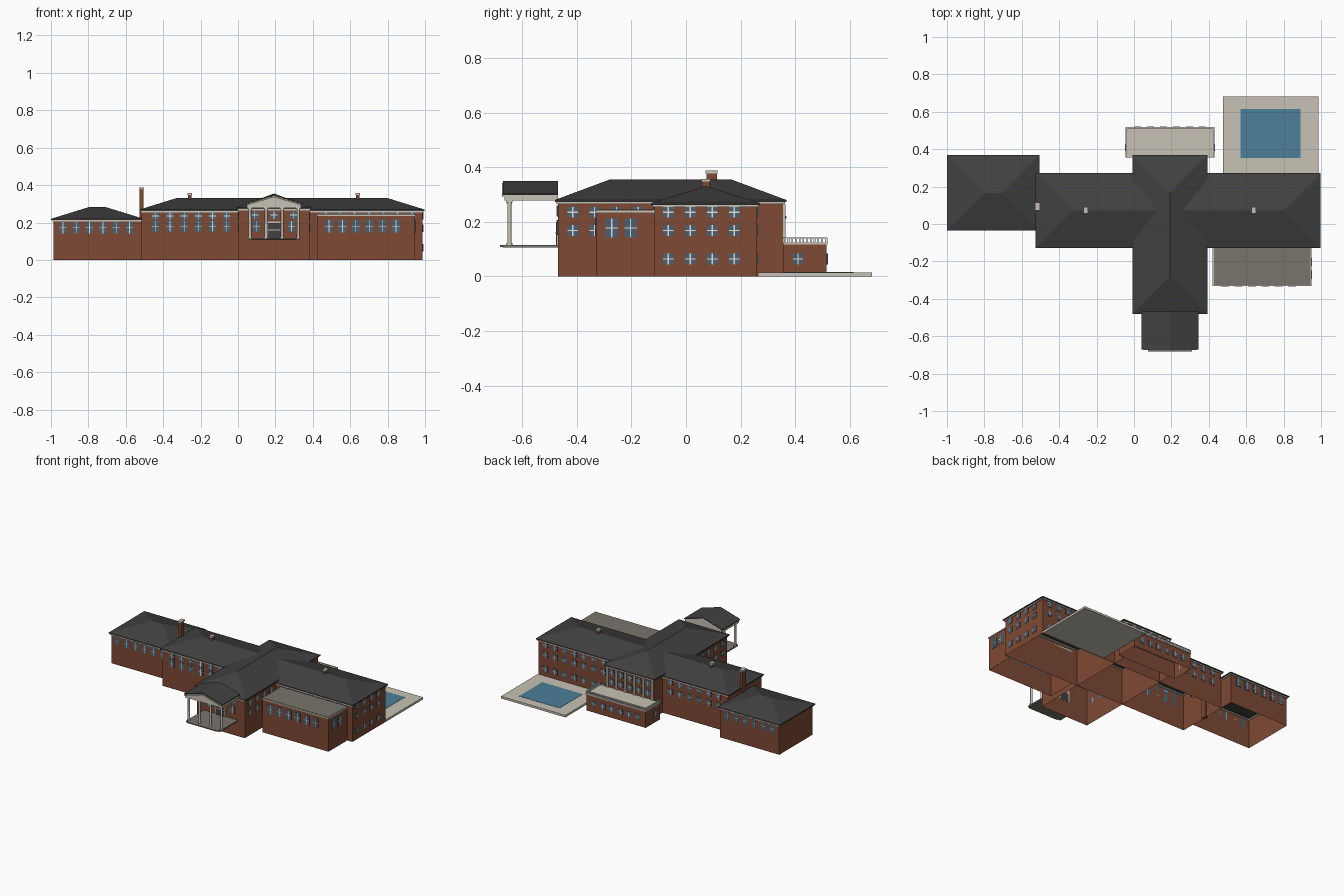
import bpy, bmesh
from mathutils import Matrix, Vector

if "Cube" in bpy.data.objects:
    bpy.data.objects.remove(bpy.data.objects["Cube"])


def material(name, rgb):
    m = bpy.data.materials.new(name)
    m.use_nodes = True
    m.diffuse_color = (*rgb, 1)
    bsdf = next(n for n in m.node_tree.nodes if n.type == 'BSDF_PRINCIPLED')
    bsdf.inputs["Base Color"].default_value = (*rgb, 1)
    return m


BRICK = material("red brick", (0.21, 0.067, 0.035))
SLATE = material("dark slate", (0.052, 0.052, 0.052))
STONE = material("pale stone", (0.58, 0.54, 0.46))
GRAVEL = material("grey gravel", (0.19, 0.175, 0.15))
GLASS = material("blue grey glass", (0.07, 0.12, 0.17))
WHITE = material("white trim", (0.75, 0.75, 0.72))
WATER = material("pool water", (0.075, 0.21, 0.32))


def finish(name, bm, *mats):
    mesh = bpy.data.meshes.new(name)
    bm.to_mesh(mesh)
    bm.free()
    for m in mats:
        mesh.materials.append(m)
    ob = bpy.data.objects.new(name, mesh)
    bpy.context.collection.objects.link(ob)
    return ob


def add_box(bm, x, y, z, slot=0):
    """Add a box from three (low, high) ranges."""
    size = Vector((x[1] - x[0], y[1] - y[0], z[1] - z[0]))
    mid = Vector((sum(x), sum(y), sum(z))) / 2
    geo = bmesh.ops.create_cube(bm, size=1, matrix=Matrix.Translation(mid) @ Matrix.Diagonal(size).to_4x4())
    for f in {f for v in geo["verts"] for f in v.link_faces}:
        f.material_index = slot
    return geo["verts"]


def box(name, x, y, z, mat):
    bm = bmesh.new()
    add_box(bm, x, y, z)
    return finish(name, bm, mat)


def walls(name, x, y, top):
    """Four brick walls, open above and below."""
    bm = bmesh.new()
    add_box(bm, x, y, (0, top))
    bmesh.ops.delete(bm, geom=[f for f in bm.faces if abs(f.normal.z) > 0.5], context='FACES_ONLY')
    finish(name, bm, BRICK)


def hip_roof(name, x, y, eave, ridge):
    """Slab at the eaves with a 45 degree hip above it."""
    bm = bmesh.new()
    edge = eave + 0.007
    add_box(bm, x, y, (eave, edge))
    half = min(x[1] - x[0], y[1] - y[0]) / 2
    along_x = x[1] - x[0] > y[1] - y[0]
    base = [bm.verts.new((px, py, edge)) for px, py in
            ((x[0], y[0]), (x[1], y[0]), (x[1], y[1]), (x[0], y[1]))]
    a = bm.verts.new((x[0] + half, y[0] + half, ridge))
    b = bm.verts.new((x[1] - half, y[1] - half, ridge))
    p, q, r, s = base if along_x else base[1:] + base[:1]
    if not along_x:
        p, q, r, s, = p, q, r, s
    if along_x:
        faces = ((p, q, b, a), (q, r, b), (r, s, a, b), (s, p, a))
    else:
        faces = ((p, q, b, a), (q, r, b), (r, s, a, b), (s, p, a))
    for f in faces:
        bm.faces.new(f)
    bmesh.ops.recalc_face_normals(bm, faces=bm.faces)
    finish(name, bm, SLATE)


def block(name, x, y, eave, ridge):
    """Walls, cornice and hip roof of one wing."""
    grow = lambda r, d: (r[0] - d, r[1] + d)
    walls(name + "_walls", x, y, eave)
    bm = bmesh.new()
    for i in (0, 1):
        add_box(bm, (x[i] - 0.006, x[i] + 0.006), grow(y, 0.006), (eave - 0.008, eave))
        add_box(bm, grow(x, 0.006), (y[i] - 0.006, y[i] + 0.006), (eave - 0.008, eave))
    finish(name + "_cornice", bm, STONE)
    hip_roof(name + "_roof", grow(x, 0.012), grow(y, 0.012), eave, ridge)


def windows(name, axis, plane, out, centres, rows, w=0.037, h=0.04):
    """Glass plates with crossed white bars on the wall at axis = plane."""
    bm = bmesh.new()
    for c in centres:
        for z in rows:
            for hw, hh, depth, slot in ((w / 2, h / 2, 0.003, 0),
                                        (0.002, h / 2, 0.005, 1), (w / 2, 0.002, 0.005, 1)):
                across = (c - hw, c + hw)
                deep = tuple(sorted((plane, plane + out * depth)))
                x, y = (deep, across) if axis == 'x' else (across, deep)
                add_box(bm, x, y, (z - hh, z + hh), slot)
    finish(name, bm, GLASS, WHITE)


def spread(a, b, n):
    return [a + (b - a) * i / (n - 1) for i in range(n)]


# Wings
block("long_wing", (-0.515, 0.986), (-0.116, 0.26), 0.262, 0.331)
block("central_wing", (0.003, 0.382), (-0.469, 0.356), 0.273, 0.355)
block("end_wing", (-0.987, -0.517), (-0.022, 0.356), 0.213, 0.282)

# Flat-roofed front annex
AX, AY = (0.425, 0.946), (-0.328, -0.116)
walls("annex_walls", AX, AY, 0.235)
box("annex_coping", (0.421, 0.95), (-0.332, -0.116), (0.235, 0.243), STONE)
box("annex_roof", (0.427, 0.944), (-0.326, -0.116), (0.24, 0.245), GRAVEL)

# Windows
UP, MID, LOW = 0.235, 0.168, 0.064
west = spread(-0.44, -0.06, 6)
east = spread(0.47, 0.93, 7)
windows("west_front_upper_windows", 'y', -0.116, -1, west, [UP])
windows("west_front_lower_windows", 'y', -0.116, -1, west, [0.18], h=0.055)
windows("east_front_windows", 'y', -0.116, -1, east, [UP])
windows("west_back_windows", 'y', 0.26, 1, west, [UP, MID])
windows("east_back_windows", 'y', 0.26, 1, east, [UP, MID, LOW])
windows("east_end_windows", 'x', 0.986, 1, spread(-0.065, 0.177, 4), [UP, MID, LOW])
for side, plane, out in (("left", 0.382, 1), ("right", 0.003, -1)):
    windows("central_" + side + "_windows", 'x', plane, out, spread(-0.415, -0.175, 4), [UP, MID])
windows("central_front_upper_windows", 'y', -0.469, -1, (0.09, 0.193, 0.296), [0.24])
windows("central_front_lower_windows", 'y', -0.469, -1, (0.1, 0.286), [0.18], h=0.055)
windows("central_back_windows", 'y', 0.356, 1, spread(0.05, 0.335, 5), [UP, MID])
windows("annex_front_windows", 'y', AY[0], -1, spread(0.487, 0.845, 6), [0.18], 0.042, 0.065)
windows("annex_side_windows", 'x', AX[1], 1, (-0.272, -0.203), [0.178], 0.045, 0.07)
garage = spread(-0.936, -0.58, 6)
windows("end_wing_front_windows", 'y', -0.022, -1, garage, [0.172], h=0.06)
windows("end_wing_back_windows", 'y', 0.356, 1, garage, [0.172], h=0.06)

# Front door
box("door_frame", (0.152, 0.234), (-0.474, -0.468), (0.115, 0.205), STONE)
box("front_door", (0.16, 0.226), (-0.477, -0.468), (0.115, 0.197), SLATE)
box("door_rail", (0.16, 0.226), (-0.479, -0.468), (0.157, 0.163), STONE)

# Portico
CX, PF, PB = 0.193, -0.665, -0.469
box("portico_floor", (0.058, 0.328), (-0.672, PB), (0.106, 0.115), GRAVEL)
box("portico_step", (0.075, 0.311), (-0.682, -0.672), (0.108, 0.115), GRAVEL)
box("portico_entablature", (0.048, 0.338), (PF, PB), (0.278, 0.3), STONE)


def gable(name, half, y, base, peak, drop, mat):
    """Extrude a gable; drop = 0 gives a solid triangle, else a bent slab."""
    bm = bmesh.new()
    pts = [(-half, base), (0, peak), (half, base)]
    if drop:
        pts += [(half, base - drop), (0, peak - drop), (-half, base - drop)]
    ends = [[bm.verts.new((CX + px, py, pz)) for px, pz in pts] for py in y]
    bm.faces.new(ends[0])
    bm.faces.new(ends[1])
    for i in range(len(pts)):
        j = (i + 1) % len(pts)
        bm.faces.new((ends[0][i], ends[0][j], ends[1][j], ends[1][i]))
    bmesh.ops.recalc_face_normals(bm, faces=bm.faces)
    finish(name, bm, mat)


gable("portico_pediment", 0.145, (PF, PB), 0.3, 0.343, 0, STONE)
gable("portico_roof", 0.153, (-0.67, PB), 0.304, 0.349, 0.006, SLATE)
gable("pediment_moulding", 0.145, (-0.674, -0.664), 0.299, 0.342, 0.007, STONE)
for i, x in enumerate(spread(0.064, 0.322, 4)):
    bm = bmesh.new()
    for z, depth, r in ((0.195, 0.16, 0.008), (0.119, 0.008, 0.011), (0.269, 0.006, 0.01)):
        bmesh.ops.create_cone(bm, cap_ends=True, segments=12, radius1=r, radius2=r * 0.92,
                              depth=depth, matrix=Matrix.Translation((x, -0.647, z)))
    add_box(bm, (x - 0.012, x + 0.012), (-0.659, -0.635), (0.271, 0.279))
    column = finish("portico_column_%d" % (i + 1), bm, STONE)
    column.select_set(True)
    bpy.context.view_layer.objects.active = column
    bpy.ops.object.shade_smooth_by_angle()
    column.select_set(False)

# Rear terrace with balustrade and wall pilasters
TX, TY = (-0.042, 0.427), (0.356, 0.515)
walls("terrace_walls", TX, TY, 0.118)
box("terrace_floor", (-0.046, 0.431), (0.356, 0.519), (0.116, 0.124), STONE)
windows("terrace_back_windows", 'y', TY[1], 1, spread(0.02, 0.365, 6), [LOW])
for side, plane, out in (("left", TX[1], 1), ("right", TX[0], -1)):
    windows("terrace_" + side + "_window", 'x', plane, out, [0.41], [LOW])
bm = bmesh.new()
for x in TX:
    add_box(bm, (x - 0.004, x + 0.004), TY, (0.138, 0.142))
    for y in spread(0.362, 0.512, 12):
        add_box(bm, (x - 0.003, x + 0.003), (y - 0.003, y + 0.003), (0.124, 0.138))
add_box(bm, TX, (0.511, 0.519), (0.138, 0.142))
for x in spread(*TX, 34):
    add_box(bm, (x - 0.003, x + 0.003), (0.512, 0.518), (0.124, 0.138))
finish("terrace_balustrade", bm, WHITE)
bm = bmesh.new()
for x in spread(0.015, 0.37, 6):
    add_box(bm, (x - 0.008, x + 0.008), (0.356, 0.364), (0.124, 0.265))
finish("rear_pilasters", bm, STONE)

# Pool
box("pool_deck", (0.477, 0.987), (0.264, 0.682), (0, 0.015), STONE)
box("pool_water", (0.57, 0.89), (0.353, 0.614), (0.013, 0.0165), WATER)

# Chimneys
for name, x, y, w, d, foot, top in (("tall", -0.516, 0.094, 0.022, 0.038, 0, 0.388),
                                    ("west", -0.257, 0.073, 0.018, 0.028, 0.28, 0.357),
                                    ("east", 0.64, 0.073, 0.018, 0.028, 0.28, 0.357)):
    for part, grow, z, mat in (("stack", 0, (foot, top - 0.01), BRICK),
                               ("cap", 0.003, (top - 0.01, top), STONE)):
        hw, hd = w / 2 + grow, d / 2 + grow
        box(name + "_chimney_" + part, (x - hw, x + hw), (y - hd, y + hd), z, mat)
